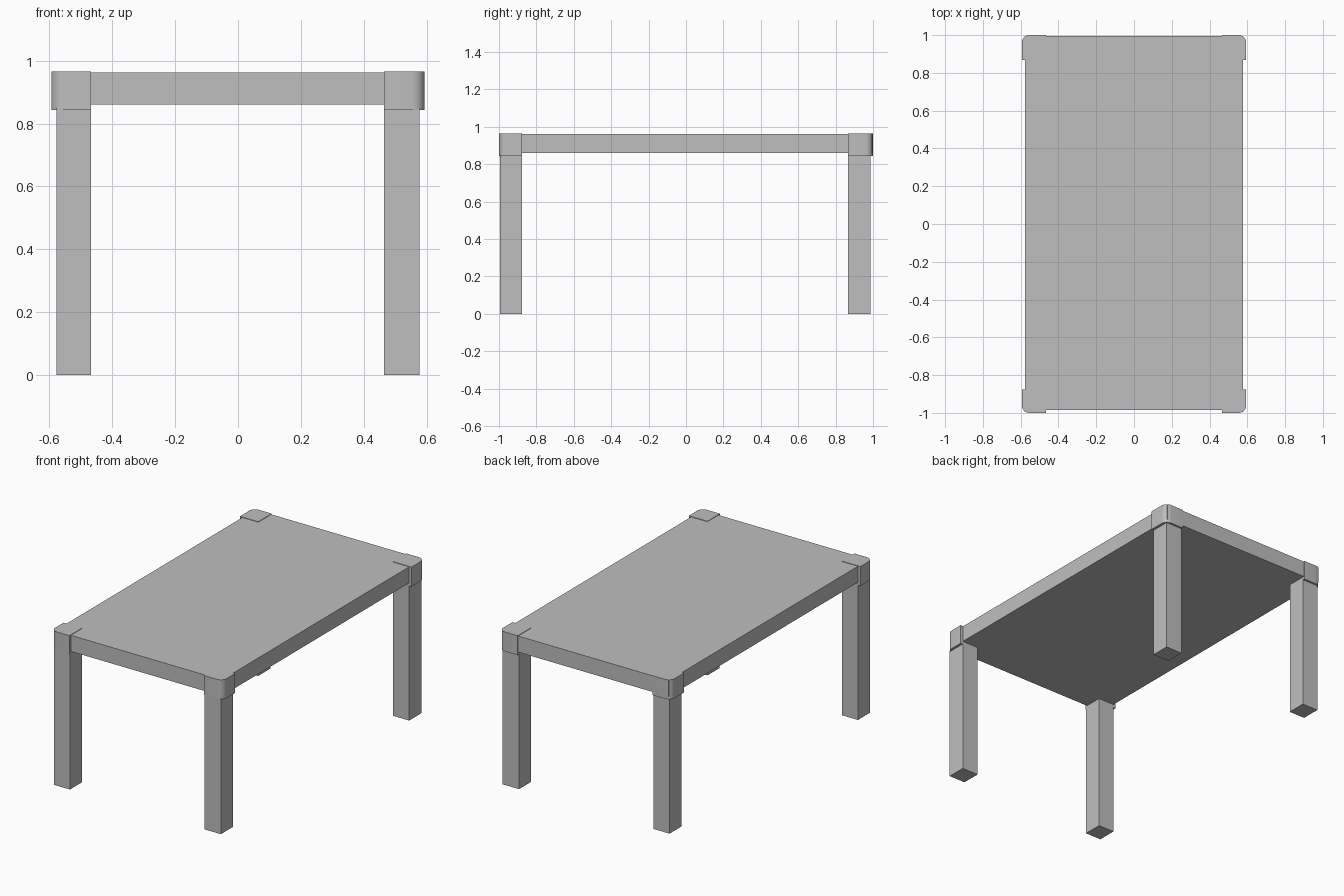
import bpy, bmesh, math

cube = bpy.data.objects.get("Cube")
if cube:
    bpy.data.objects.remove(cube, do_unlink=True)

grey = bpy.data.materials.new("plain grey")
grey.use_nodes = True
colour = (0.52, 0.52, 0.52, 1)
grey.diffuse_color = colour
grey.node_tree.nodes["Principled BSDF"].inputs["Base Color"].default_value = colour


def box(name, x, y, z, round_corner=None, radius=0.04):
    """Box between pairs of limits; round_corner gives the x, y signs of a rounded upright edge."""
    bm = bmesh.new()
    bmesh.ops.create_cube(bm, size=1)
    for v in bm.verts:
        for i, (low, high) in enumerate((x, y, z)):
            v.co[i] = high if v.co[i] > 0 else low
    if round_corner:
        cx = max(x) if round_corner[0] > 0 else min(x)
        cy = max(y) if round_corner[1] > 0 else min(y)
        edges = [e for e in bm.edges
                 if all(abs(v.co.x - cx) + abs(v.co.y - cy) < 1e-5 for v in e.verts)]
        bmesh.ops.bevel(bm, geom=edges, offset=radius, segments=8,
                        profile=0.5, affect='EDGES')
    mesh = bpy.data.meshes.new(name)
    bm.to_mesh(mesh)
    bm.free()
    mesh.materials.append(grey)
    obj = bpy.data.objects.new(name, mesh)
    bpy.context.collection.objects.link(obj)
    if round_corner:
        bpy.ops.object.select_all(action='DESELECT')
        obj.select_set(True)
        bpy.context.view_layer.objects.active = obj
        bpy.ops.object.shade_smooth_by_angle(angle=math.radians(30))
    return obj


# Tabletop slab
box("tabletop", (-0.577, 0.578), (-0.986, 0.996), (0.861, 0.962))

# Legs with rounded caps wrapping the tabletop corners
sides = {"right": (-1, (-0.577, -0.467), (-0.594, -0.467)),
         "left": (1, (0.465, 0.578), (0.465, 0.594))}
ends = {"front": (-1, (-0.995, -0.876), (-1.0, -0.876)),
        "back": (1, (0.867, 0.987), (0.867, 1.0))}
for end, (sy, leg_y, cap_y) in ends.items():
    for side, (sx, leg_x, cap_x) in sides.items():
        box(f"{end}_{side}_leg", leg_x, leg_y, (0, 0.85))
        box(f"{end}_{side}_corner_cap", cap_x, cap_y, (0.843, 0.965), (sx, sy))
